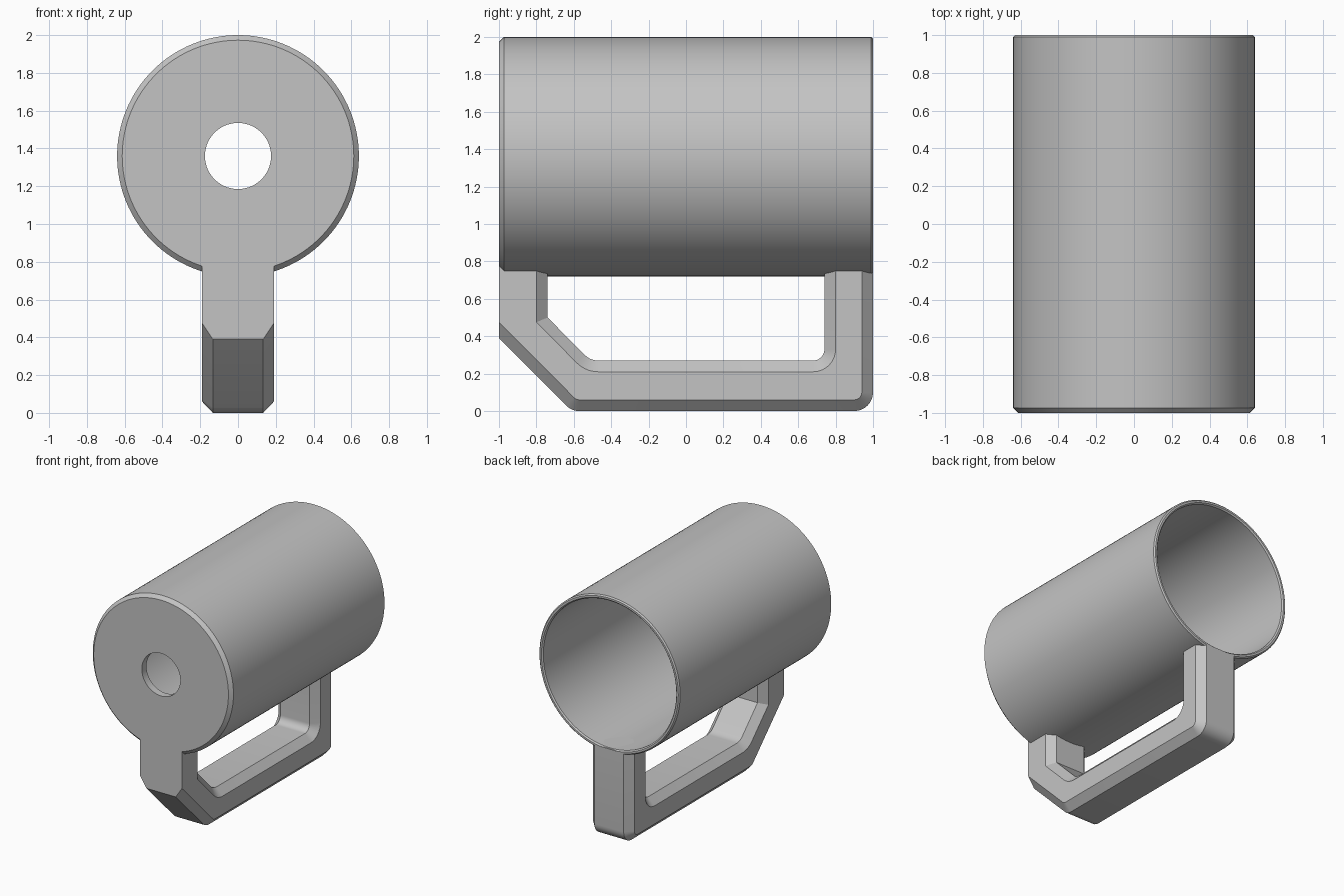
import bpy
import bmesh
from math import sin, cos, tau, sqrt, radians

cube = bpy.data.objects.get("Cube")
if cube:
    bpy.data.objects.remove(cube, do_unlink=True)

grey = bpy.data.materials.new("plain grey")
grey.use_nodes = True
GREY = (0.55, 0.55, 0.55, 1)
grey.diffuse_color = GREY
grey.node_tree.nodes["Principled BSDF"].inputs["Base Color"].default_value = GREY

AXIS_Z = 1.36


def loft(name, rings, closed):
    """Skin a list of equal point rings, either closed round or capped."""
    bm = bmesh.new()
    loops = [[bm.verts.new(p) for p in ring] for ring in rings]
    pairs = list(zip(loops, loops[1:]))
    if closed:
        pairs.append((loops[-1], loops[0]))
    else:
        bm.faces.new(loops[0])
        bm.faces.new(loops[-1])
    n = len(loops[0])
    for a, b in pairs:
        for i in range(n):
            j = (i + 1) % n
            bm.faces.new((a[i], a[j], b[j], b[i]))
    bmesh.ops.recalc_face_normals(bm, faces=bm.faces)
    mesh = bpy.data.meshes.new(name)
    bm.to_mesh(mesh)
    bm.free()
    mesh.materials.append(grey)
    obj = bpy.data.objects.new(name, mesh)
    bpy.context.collection.objects.link(obj)
    bpy.ops.object.select_all(action="DESELECT")
    obj.select_set(True)
    bpy.context.view_layer.objects.active = obj
    bpy.ops.object.shade_smooth_by_angle(angle=radians(28))
    return obj


# Hollow cup: closed wall section (radius, y) turned about a horizontal axis
wall = [(0.175, -1), (0.613, -1), (0.64, -0.973), (0.64, 0.99), (0.63, 1),
        (0.615, 1), (0.605, 0.99), (0.605, -0.94), (0.175, -0.94)]
SIDES = 128
loft("cup_body",
     [[(r * cos(tau * k / SIDES), y, AXIS_Z + r * sin(tau * k / SIDES)) for r, y in wall]
      for k in range(SIDES)], True)

# Handle: a chamfered bar given by outer, outer side, inner side, inner points
HALF, FLAT, CHAMFER = 0.19, 0.133, 0.06


def under_cup(x):
    """Height inside the cup wall at this x."""
    return AXIS_Z - sqrt(0.625 ** 2 - x * x)


def bend(start, end, steps, outer, inner):
    """Rounded corner; outer and inner are (y, z, radius)."""
    stations = []
    for k in range(steps + 1):
        a = radians(start + (end - start) * k / steps)
        stations.append([(y + r * cos(a), z + r * sin(a)) for y, z, r in (
            outer, (*outer[:2], outer[2] - CHAMFER),
            (*inner[:2], inner[2] + CHAMFER), inner)])
    return stations


top_flat, top_side = under_cup(FLAT), under_cup(HALF)
stations = [[(-1, 0.77), (-1, 0.80), (-0.80, top_side), (-0.74, top_flat)],
            [(-1, 0.39), (-1, 0.475), (-0.80, 0.475), (-0.74, 0.50)]]
stations += bend(225, 270, 5, (-0.57, 0.1, 0.1), (-0.47, 0.37, 0.1))
stations += bend(270, 360, 8, (0.9, 0.1, 0.1), (0.68, 0.33, 0.06))
stations.append([(1, top_flat), (0.94, top_side), (0.80, top_side), (0.74, top_flat)])

widths = (FLAT, HALF, HALF, FLAT)
rings = []
for st in stations:
    half = [(w, y, z) for w, (y, z) in zip(widths, st)]
    rings.append(half + [(-x, y, z) for x, y, z in reversed(half)])
loft("handle", rings, False)
